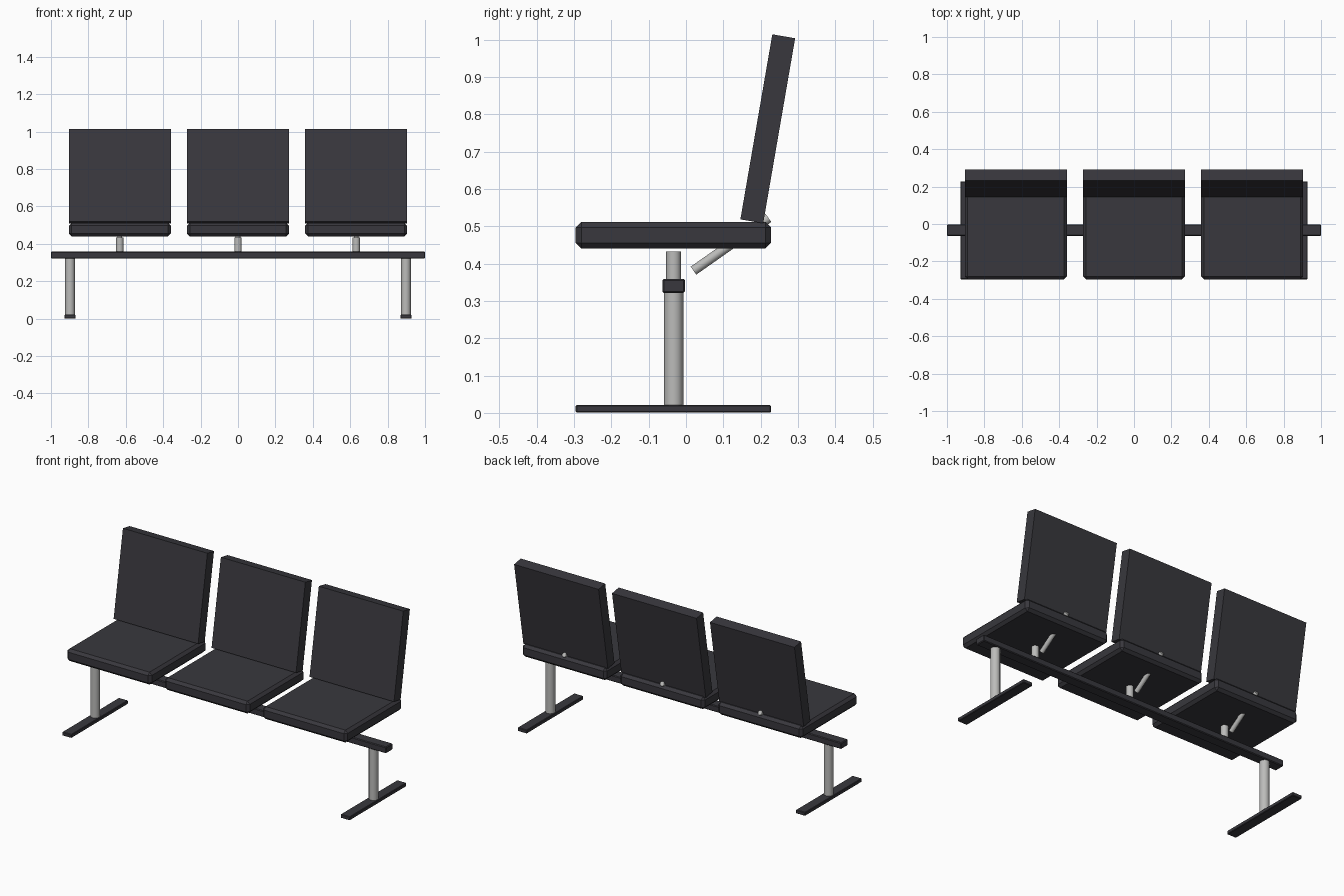
import bpy
from math import radians
from mathutils import Vector

cube = bpy.data.objects.get("Cube")
if cube:
    bpy.data.objects.remove(cube, do_unlink=True)


def material(name, rgb):
    mat = bpy.data.materials.new(name)
    mat.use_nodes = True
    mat.diffuse_color = (*rgb, 1)
    mat.node_tree.nodes["Principled BSDF"].inputs["Base Color"].default_value = (*rgb, 1)
    return mat


charcoal = material("charcoal", (0.04, 0.039, 0.047))
steel = material("brushed steel", (0.5, 0.5, 0.49))


def box(name, center, size, bevel, tilt=0):
    bpy.ops.mesh.primitive_cube_add(size=1, location=center)
    ob = bpy.context.object
    ob.name = name
    ob.scale = size
    bpy.ops.object.transform_apply(location=False, rotation=False, scale=True)
    ob.rotation_euler.x = tilt
    ob.data.materials.append(charcoal)
    if bevel:
        mod = ob.modifiers.new("edge", "BEVEL")
        mod.width = bevel
        mod.segments = 1
    return ob


def tube(name, start, end, radius):
    start, end = Vector(start), Vector(end)
    axis = end - start
    bpy.ops.mesh.primitive_cylinder_add(vertices=12, radius=radius, depth=axis.length,
                                        location=(start + end) / 2)
    ob = bpy.context.object
    ob.name = name
    ob.rotation_euler = axis.to_track_quat("Z", "Y").to_euler()
    ob.data.materials.append(steel)
    bpy.ops.object.shade_smooth_by_angle(angle=radians(35))
    return ob


BEAM_Y = -0.033

# Long beam carrying the seats
box("beam", (0, BEAM_Y, 0.34), (2, 0.061, 0.037), 0.004)

# Legs and floor bars at both ends
for side, x in (("right", -0.898), ("left", 0.898)):
    tube(side + "_leg", (x, BEAM_Y, 0.015), (x, BEAM_Y, 0.33), 0.026)
    box(side + "_foot", (x, -0.034, 0.011), (0.06, 0.523, 0.021), 0.003)

# Three seats, each with cushion, backrest, post and strut
for side, x in (("right", -0.632), ("middle", 0), ("left", 0.632)):
    box(side + "_seat", (x, -0.034, 0.476), (0.545, 0.523, 0.072), 0.015)
    box(side + "_backrest", (x, 0.219, 0.761), (0.545, 0.062, 0.503), 0, radians(-9.8))
    tube(side + "_post", (x, BEAM_Y, 0.35), (x, BEAM_Y, 0.433), 0.02)
    tube(side + "_strut", (x, 0.02, 0.381), (x, 0.221, 0.522), 0.013)
